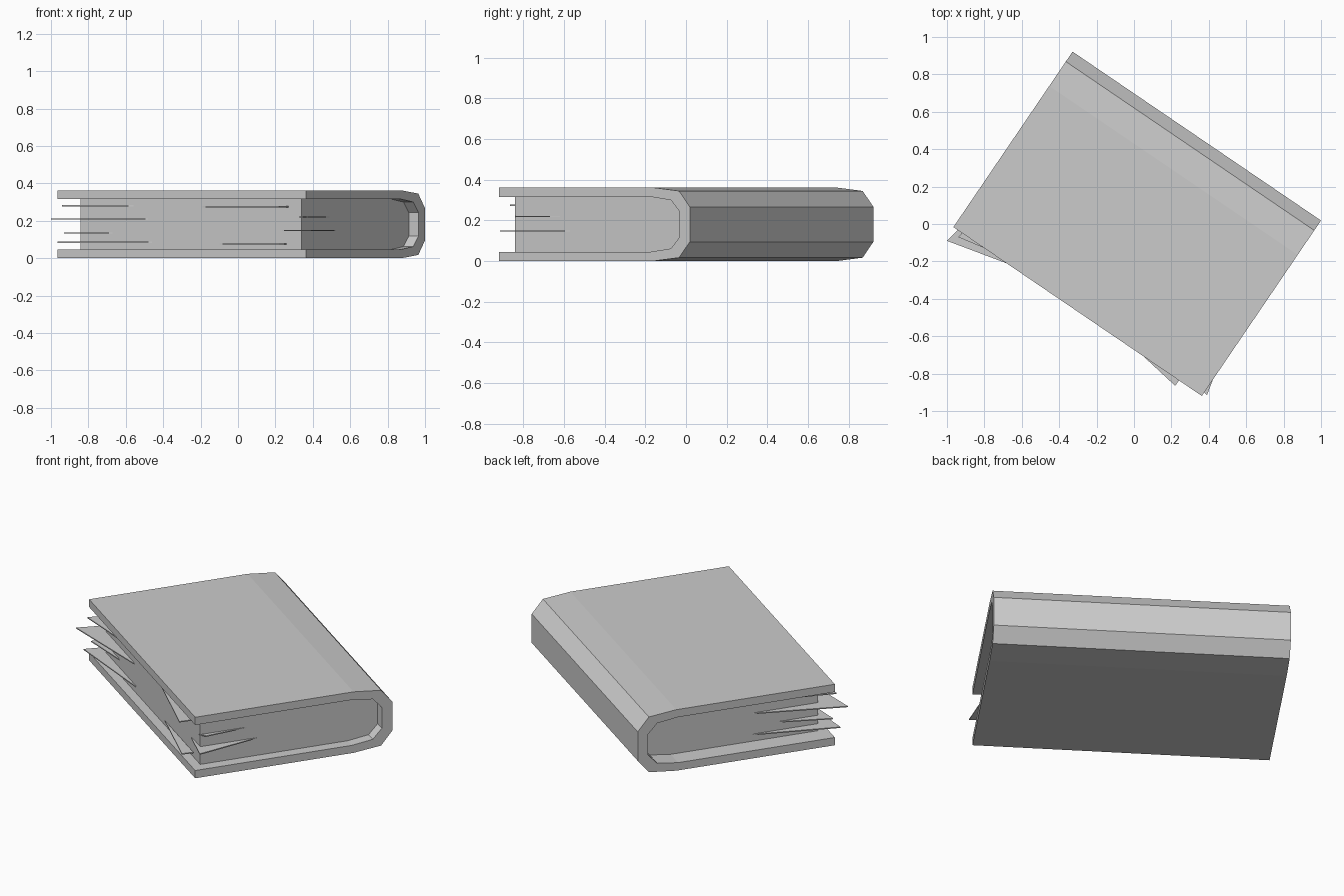
import bpy
import bmesh
import math
from mathutils import Matrix, Vector

cube = bpy.data.objects.get("Cube")
if cube:
    bpy.data.objects.remove(cube, do_unlink=True)

# One grey for the whole book
grey = bpy.data.materials.new("plain grey")
grey.use_nodes = True
grey.diffuse_color = (0.6, 0.6, 0.6, 1)
grey.node_tree.nodes["Principled BSDF"].inputs["Base Color"].default_value = (0.6, 0.6, 0.6, 1)

# The book lies turned on the ground; local x runs along the spine, local y points to it
HEIGHT = 0.362
TURN = Matrix.Translation((0.017, 0.001, 0)) @ Matrix.Rotation(math.radians(-34.2), 4, "Z")


def extrude_outline(name, points, offset, matrix=None):
    """Make a closed solid from a flat outline pushed along an offset."""
    bm = bmesh.new()
    face = bm.faces.new([bm.verts.new(p) for p in points])
    grown = bmesh.ops.extrude_face_region(bm, geom=[face], use_keep_orig=True)
    moved = [g for g in grown["geom"] if isinstance(g, bmesh.types.BMVert)]
    bmesh.ops.translate(bm, verts=moved, vec=Vector(offset))
    bmesh.ops.recalc_face_normals(bm, faces=bm.faces)
    if matrix:
        bmesh.ops.transform(bm, matrix=matrix, verts=bm.verts)
    mesh = bpy.data.meshes.new(name)
    bm.to_mesh(mesh)
    bm.free()
    mesh.materials.append(grey)
    obj = bpy.data.objects.new(name, mesh)
    bpy.context.collection.objects.link(obj)
    return obj


def mirrored(half):
    """Continue the upper half of a section into its lower half."""
    return half + [(y, HEIGHT - z) for y, z in reversed(half)]


def section(points, x):
    return [(x, y, z) for y, z in points]


# Cover: one wrapped board with a rounded spine
outer = mirrored([(-0.567, HEIGHT), (0.345, HEIGHT), (0.503, 0.345), (0.567, 0.267)])
inner = mirrored([(-0.567, 0.316), (0.335, 0.316), (0.455, 0.3), (0.507, 0.243)])
extrude_outline("cover", section(outer + inner[::-1], -0.803), (1.606, 0, 0), TURN)

# Page block: fills the cover, set back from its three open sides
block = mirrored([(-0.514, 0.316), (0.335, 0.316), (0.455, 0.3), (0.507, 0.243)])
extrude_outline("page_block", section(block, -0.69), (1.43, 0, 0), TURN)

# Loose pages: height, tip, and the two places where the sheet enters the block
loose_pages = [
    (0.280, (-0.94, -0.07), (-0.56, -0.23), (-0.66, 0.24)),
    (0.210, (-1.0, -0.09), (-0.48, -0.286), (-0.634, 0.276)),
    (0.135, (-0.93, -0.05), (-0.67, -0.156), (-0.72, 0.15)),
    (0.085, (-0.965, -0.07), (-0.46, -0.30), (-0.634, 0.276)),
    (0.275, (0.22, -0.865), (-0.19, -0.484), (0.27, -0.797)),
    (0.075, (0.22, -0.84), (-0.10, -0.545), (0.26, -0.79)),
    (0.220, (0.375, -0.835), (0.33, -0.838), (0.49, -0.62)),
    (0.148, (0.39, -0.915), (0.235, -0.774), (0.53, -0.554)),
]
for i, (z, *corners) in enumerate(loose_pages, 1):
    sheet = [(x, y, z - 0.003) for x, y in corners]
    extrude_outline(f"loose_page_{i}", sheet, (0, 0, 0.006))
